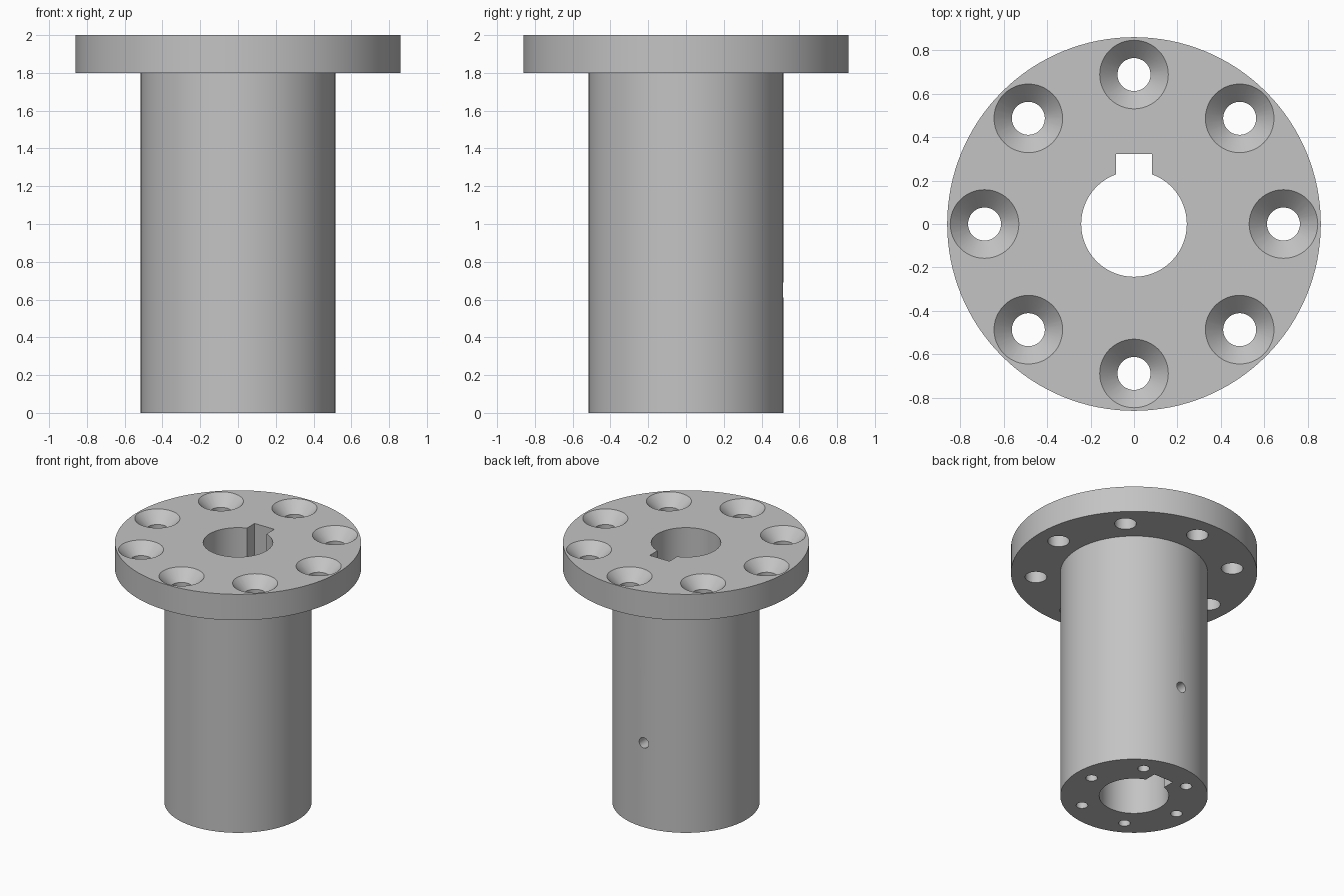
import bpy, bmesh, math

if "Cube" in bpy.data.objects:
    bpy.data.objects.remove(bpy.data.objects["Cube"])

steel = bpy.data.materials.new("grey_steel")
steel.diffuse_color = (0.55, 0.55, 0.55, 1)
steel.use_nodes = True
steel.node_tree.nodes["Principled BSDF"].inputs["Base Color"].default_value = steel.diffuse_color


def make_object(name, bm):
    bmesh.ops.recalc_face_normals(bm, faces=bm.faces)
    mesh = bpy.data.meshes.new(name)
    bm.to_mesh(mesh)
    bm.free()
    mesh.materials.append(steel)
    obj = bpy.data.objects.new(name, mesh)
    bpy.context.collection.objects.link(obj)
    return obj


def lathe(name, profile, segments, closed=False):
    """Revolve (radius, z) points about z; open profiles get end caps."""
    bm = bmesh.new()
    rings = []
    for r, z in profile:
        rings.append([bm.verts.new((r * math.cos(2 * math.pi * i / segments),
                                    r * math.sin(2 * math.pi * i / segments), z))
                      for i in range(segments)])
    pairs = list(zip(rings, rings[1:]))
    if closed:
        pairs.append((rings[-1], rings[0]))
    else:
        bm.faces.new(rings[0][::-1])
        bm.faces.new(rings[-1])
    for a, b in pairs:
        for i in range(segments):
            j = (i + 1) % segments
            bm.faces.new((a[i], a[j], b[j], b[i]))
    return make_object(name, bm)


def box(name, x, y, z):
    bm = bmesh.new()
    bmesh.ops.create_cube(bm, size=1)
    for v in bm.verts:
        v.co = [lo + (c + 0.5) * (hi - lo) for c, (lo, hi) in zip(v.co, (x, y, z))]
    return make_object(name, bm)


# Flanged hub with its central bore
hub = lathe("flanged_hub", [(0.243, 0), (0.515, 0), (0.515, 1.8), (0.86, 1.8),
                            (0.86, 2), (0.243, 2)], 128, closed=True)

# Keyway along the whole bore
cutters = [box("keyway_cutter", (-0.084, 0.084), (0.1, 0.322), (-0.1, 2.1))]

# Countersunk flange holes
for i in range(8):
    a = i * math.pi / 4
    c = lathe("countersink_cutter", [(0.076, 1.7), (0.076, 1.918), (0.158, 2), (0.178, 2.02)], 48)
    c.location = (0.688 * math.cos(a), 0.688 * math.sin(a), 0)
    cutters.append(c)

# Blind screw holes in the bottom face
for i in range(6):
    a = i * math.pi / 3
    c = lathe("bottom_hole_cutter", [(0.041, -0.1), (0.041, 0.4)], 32)
    c.location = (0.387 * math.cos(a), 0.387 * math.sin(a), 0)
    cutters.append(c)

# Set screw hole through the wall into the keyway
c = lathe("set_screw_cutter", [(0.04, 0.2), (0.04, 0.7)], 32)
c.rotation_euler = (-math.pi / 2, 0, 0)
c.location = (0, 0, 0.65)
cutters.append(c)

# Cut everything, then remove the cutters
bpy.context.view_layer.objects.active = hub
hub.select_set(True)
for c in cutters:
    c.hide_render = True
    mod = hub.modifiers.new("cut", 'BOOLEAN')
    mod.operation = 'DIFFERENCE'
    mod.solver = 'EXACT'
    mod.object = c
    bpy.ops.object.modifier_apply(modifier=mod.name)
for c in cutters:
    bpy.data.objects.remove(c)

bpy.ops.object.shade_smooth_by_angle(angle=math.radians(30))
